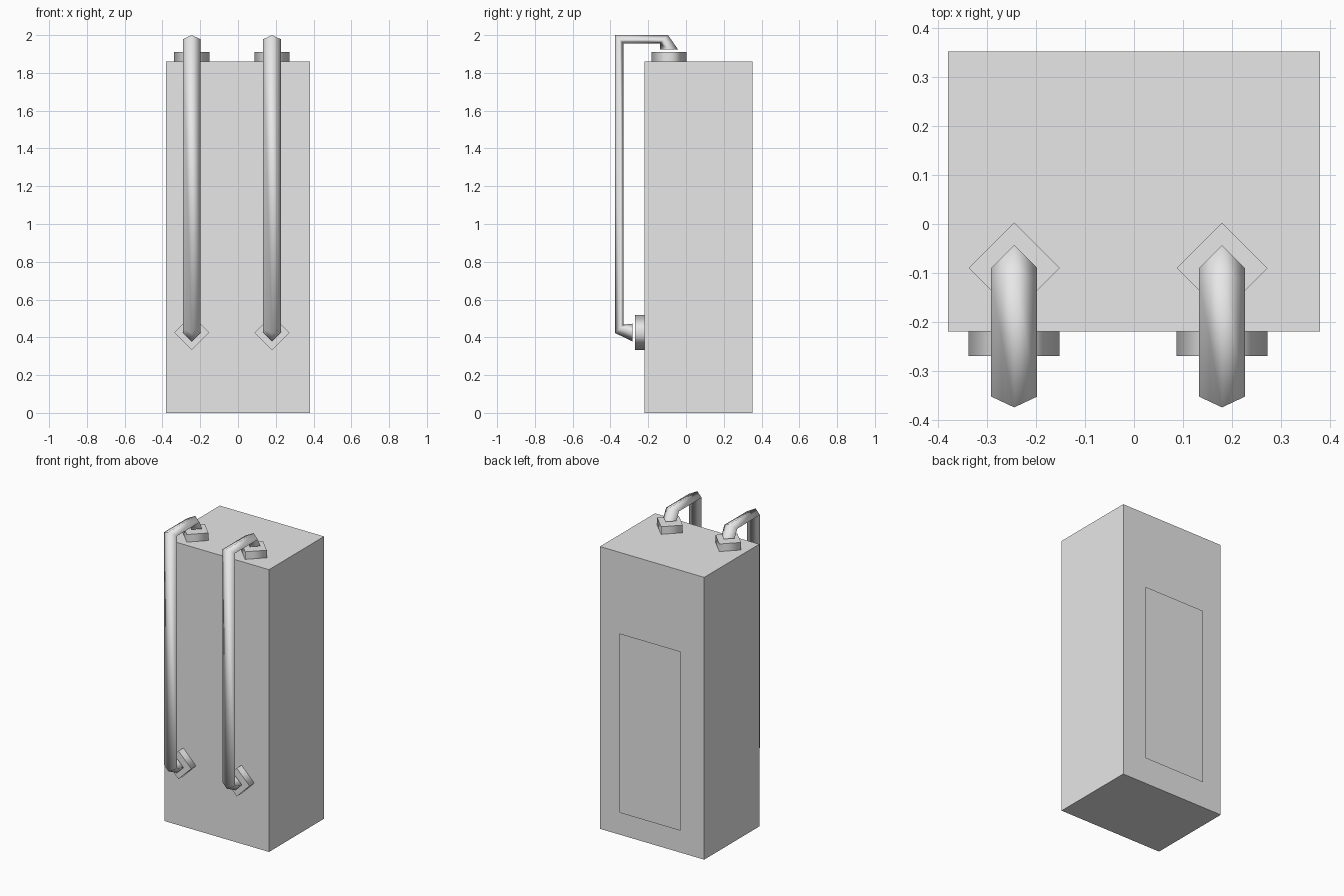
import bpy, bmesh
from math import pi
from mathutils import Matrix, Vector

cube = bpy.data.objects.get("Cube")
if cube:
    bpy.data.objects.remove(cube, do_unlink=True)

grey = bpy.data.materials.new("light_grey")
grey.use_nodes = True
colour = (0.8, 0.8, 0.8, 1)
grey.diffuse_color = colour
grey.node_tree.nodes["Principled BSDF"].inputs["Base Color"].default_value = colour


def finish(name, bm, smooth=False):
    for f in bm.faces:
        f.smooth = smooth
    mesh = bpy.data.meshes.new(name)
    bm.to_mesh(mesh)
    bm.free()
    mesh.materials.append(grey)
    obj = bpy.data.objects.new(name, mesh)
    bpy.context.collection.objects.link(obj)
    return obj


def flange(name, centre, rotation):
    """Four-sided collar with soft sides and crisp caps."""
    bm = bmesh.new()
    bmesh.ops.create_cone(bm, cap_ends=True, segments=4, radius1=0.093,
                          radius2=0.093, depth=0.05)
    # Put the corners on the axes whatever the starting angle
    v = bm.verts[:][0].co
    if abs(v.x * v.y) > 0.001:
        bmesh.ops.rotate(bm, verts=bm.verts, matrix=Matrix.Rotation(pi / 4, 3, 'Z'))
    for e in bm.edges:
        e.smooth = abs(e.verts[0].co.z - e.verts[1].co.z) > 0.01
    bmesh.ops.transform(bm, verts=bm.verts,
                        matrix=Matrix.Translation(centre) @ rotation)
    finish(name, bm, True)


def pipe(name, x):
    """Diamond tube; each ring has a centre and an outward vector in y, z."""
    r, d = 0.047, 0.022
    rings = [((-0.09, 1.925), (r, 0)),
             ((-0.117, 1.978), (d, d)),
             ((-0.353, 1.978), (-d, d)),
             ((-0.353, 0.445), (-d, -d)),
             ((-0.284, 0.425), (0, -r))]
    bm = bmesh.new()
    loops = []
    for (y, z), (oy, oz) in rings:
        c, out, side = Vector((x, y, z)), Vector((0, oy, oz)), Vector((r, 0, 0))
        loops.append([bm.verts.new(c + o) for o in (out, side, -out, -side)])
    for a, b in zip(loops, loops[1:]):
        for i in range(4):
            j = (i + 1) % 4
            bm.faces.new((a[i], a[j], b[j], b[i]))
    bmesh.ops.recalc_face_normals(bm, faces=bm.faces)
    finish(name, bm, True)


# Cabinet body
bm = bmesh.new()
bmesh.ops.create_cube(bm, size=1)
bmesh.ops.scale(bm, vec=(0.76, 0.573, 1.86), verts=bm.verts)
bmesh.ops.translate(bm, vec=(0, 0.0665, 0.93), verts=bm.verts)
finish("cabinet_body", bm)

# Thin panel standing just off the back
bm = bmesh.new()
corners = ((0.224, 0.157), (-0.224, 0.157), (-0.224, 1.338), (0.224, 1.338))
bm.faces.new([bm.verts.new((x, 0.375, z)) for x, z in corners])
finish("back_panel", bm)

# Pipes with a collar at each end
for side, x in (("right", -0.245), ("left", 0.18)):
    pipe(side + "_pipe", x)
    flange(side + "_top_flange", (x, -0.09, 1.885), Matrix.Identity(4))
    flange(side + "_front_flange", (x, -0.245, 0.425), Matrix.Rotation(pi / 2, 4, 'X'))
